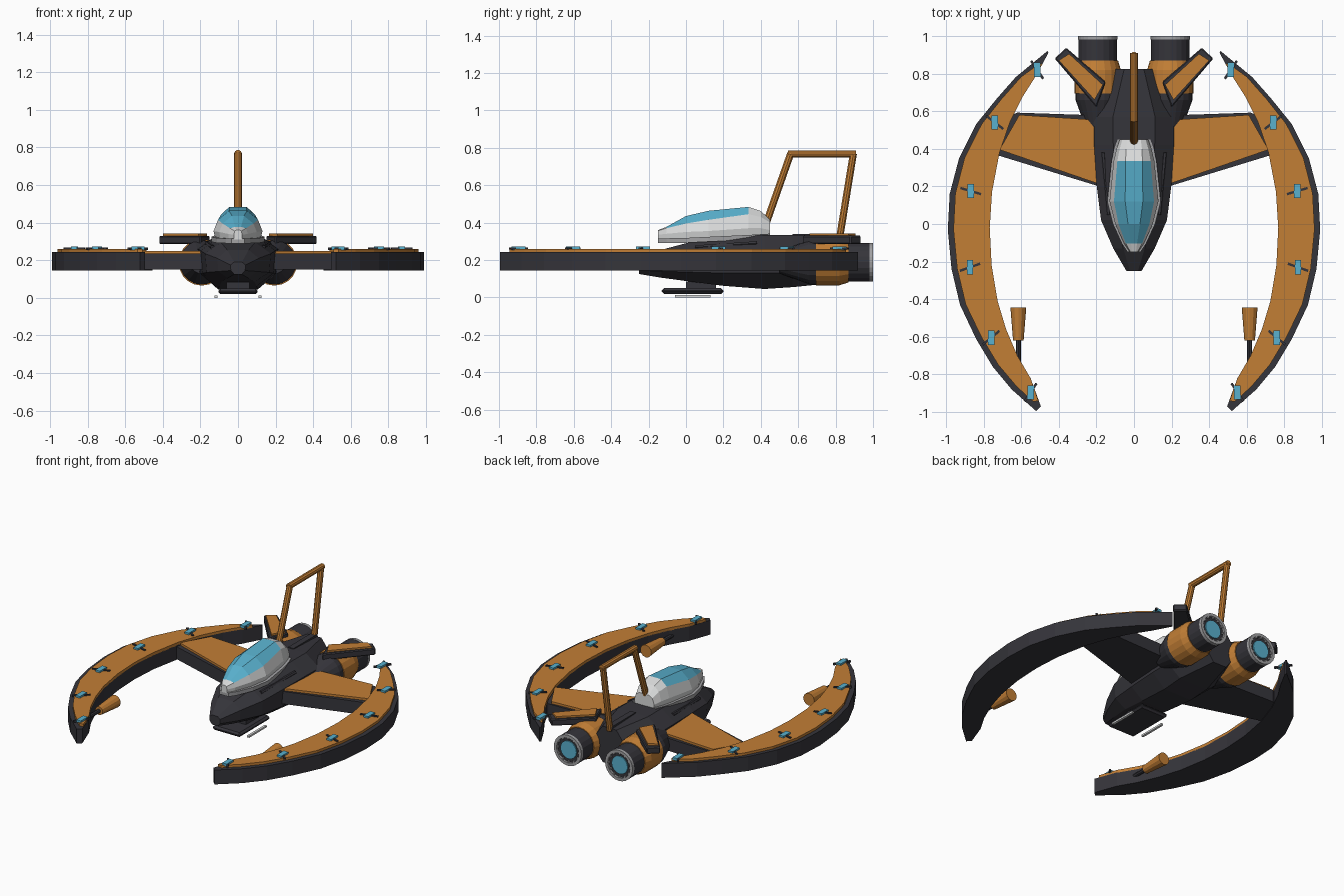
import bpy, bmesh, math
from mathutils import Vector

if "Cube" in bpy.data.objects:
    bpy.data.objects.remove(bpy.data.objects["Cube"])


def material(name, rgb):
    m = bpy.data.materials.new(name)
    m.diffuse_color = (*rgb, 1)
    m.use_nodes = True
    m.node_tree.nodes["Principled BSDF"].inputs["Base Color"].default_value = m.diffuse_color
    return m


DARK = material("charcoal", (0.036, 0.035, 0.043))
ORANGE = material("orange", (0.54, 0.21, 0.036))
CYAN = material("cyan", (0.10, 0.44, 0.62))
WHITE = material("off_white", (0.70, 0.71, 0.71))
GREY = material("grey", (0.36, 0.36, 0.37))


def finish(name, bm, mats):
    bmesh.ops.recalc_face_normals(bm, faces=bm.faces)
    me = bpy.data.meshes.new(name)
    bm.to_mesh(me)
    bm.free()
    for m in mats:
        me.materials.append(m)
    ob = bpy.data.objects.new(name, me)
    bpy.context.collection.objects.link(ob)
    return ob


def mirror(ob):
    ob.modifiers.new("mirror", 'MIRROR')
    return ob


def bevel(ob, w):
    b = ob.modifiers.new("bevel", 'BEVEL')
    b.width, b.segments = w, 1
    return ob


def loft(name, rings, mats, rule=None):
    """Skin a list of equal closed rings and cap both ends."""
    bm = bmesh.new()
    vs = [[bm.verts.new(p) for p in r] for r in rings]
    n = len(rings[0])
    for a, b in zip(vs, vs[1:]):
        for i in range(n):
            j = (i + 1) % n
            bm.faces.new((a[i], a[j], b[j], b[i]))
    bm.faces.new(vs[0])
    bm.faces.new(vs[-1])
    if rule:
        for f in bm.faces:
            f.material_index = rule(f)
    return finish(name, bm, mats)


def slab(name, pts, z0, z1, mat):
    return loft(name, [[(x, y, z) for x, y in pts] for z in (z0, z1)], [mat])


def box(name, c, size, mat, angle=0):
    ca, sa = math.cos(angle), math.sin(angle)
    pts = []
    for sx, sy in ((-1, -1), (1, -1), (1, 1), (-1, 1)):
        u, v = sx * size[0] / 2, sy * size[1] / 2
        pts.append((c[0] + u * ca - v * sa, c[1] + u * sa + v * ca))
    return slab(name, pts, c[2] - size[2] / 2, c[2] + size[2] / 2, mat)


def turned(name, x, z, profile, mat, n=20):
    """Round part along y from (y, radius) pairs."""
    rings = [[(x + r * math.cos(2 * math.pi * i / n), y, z + r * math.sin(2 * math.pi * i / n))
              for i in range(n)] for y, r in profile]
    return loft(name, rings, [mat])


def section(y, half):
    """Symmetric ring at station y from right-hand points, bottom to top."""
    return [(x, y, z) for x, z in half] + [(-x, y, z) for x, z in reversed(half)]


# Fuselage: y, half width, bottom, middle low, middle high, top
stations = [(-0.25, 0.04, 0.125, 0.145, 0.175, 0.19),
            (-0.13, 0.11, 0.105, 0.14, 0.21, 0.255),
            (0.02, 0.175, 0.085, 0.135, 0.235, 0.295),
            (0.20, 0.198, 0.062, 0.13, 0.25, 0.325),
            (0.42, 0.212, 0.045, 0.13, 0.26, 0.335),
            (0.57, 0.215, 0.055, 0.13, 0.26, 0.335),
            (0.825, 0.10, 0.08, 0.14, 0.26, 0.325)]
loft("fuselage", [section(y, [(w * 0.5, b), (w * 0.95, m), (w, h), (w * 0.52, t)])
                  for y, w, b, m, h, t in stations], [DARK])

# Canopy: white shell, glass on the upper faces between the end stations
canopy = [(-0.15, 0.022, 0.31, 0.335, 0.355, 0.36, 0.010),
          (-0.105, 0.052, 0.31, 0.34, 0.37, 0.377, 0.016),
          (0.0, 0.10, 0.312, 0.35, 0.395, 0.435, 0.032),
          (0.12, 0.13, 0.318, 0.355, 0.415, 0.463, 0.047),
          (0.335, 0.108, 0.328, 0.37, 0.445, 0.484, 0.045),
          (0.40, 0.093, 0.332, 0.37, 0.43, 0.462, 0.042),
          (0.45, 0.075, 0.335, 0.36, 0.40, 0.415, 0.036)]


def glass(f):
    c = f.calc_center_median()
    top = all(v.co.z > 0.362 for v in f.verts)
    high = min(abs(v.co.x) for v in f.verts) < 0.05
    return 1 if top and high and -0.11 < c.y < 0.34 and all(
        v.co.y < 0.34 for v in f.verts) else 0


loft("canopy", [section(y, [(w * 0.93, b), (w, m), (w * 0.82, s), (wt, t)])
                for y, w, b, m, s, t, wt in canopy], [WHITE, CYAN], glass)
loft("canopy_rim", [section(y, [(w + 0.012, b - 0.02), (w + 0.012, b + 0.006)])
                    for y, w, b, m, s, t, wt in canopy], [GREY])

# Crescent wings: matching outer and inner edges from back to front
outer = [(0.46, 0.92), (0.63, 0.78), (0.735, 0.66), (0.84, 0.53), (0.93, 0.35), (0.98, 0.16),
         (0.99, -0.03), (0.97, -0.24), (0.925, -0.43), (0.84, -0.61), (0.75, -0.76),
         (0.65, -0.88), (0.52, -0.995)]
inner = [(0.455, 0.91), (0.52, 0.79), (0.59, 0.68), (0.66, 0.54), (0.715, 0.38), (0.755, 0.17),
         (0.767, -0.02), (0.757, -0.22), (0.725, -0.41), (0.68, -0.56), (0.62, -0.70),
         (0.55, -0.82), (0.495, -0.97)]


def crescent(name, out, inn, z0, z1, mat):
    rings = [[(a[0], a[1], z0), (a[0], a[1], z1), (b[0], b[1], z1), (b[0], b[1], z0)]
             for a, b in zip(out, inn)]
    return mirror(loft(name, rings, [mat]))


crescent("crescent_wing", outer, inner, 0.145, 0.243, DARK)
trim_out = []
for a, b in zip(outer, inner):
    d = Vector(b) - Vector(a)
    trim_out.append(Vector(a) + d.normalized() * min(0.03, d.length * 0.4))
trim_out[0] = Vector((0.50, 0.855))
trim_in = [Vector(p) for p in inner]
trim_in[0] = Vector((0.487, 0.85))
trim_out[-1], trim_in[-1] = Vector((0.535, -0.945)), Vector((0.508, -0.94))
crescent("crescent_top_panel", trim_out, trim_in, 0.24, 0.26, ORANGE)

# Inner wings joining fuselage and crescents
mirror(slab("inner_wing", [(0.12, 0.575), (0.62, 0.592), (0.70, 0.56), (0.74, 0.37), (0.12, 0.18)],
            0.15, 0.235, DARK))
mirror(slab("inner_wing_panel", [(0.15, 0.55), (0.61, 0.58), (0.715, 0.395), (0.15, 0.20)],
            0.23, 0.25, ORANGE))

# Energy clips with crossbars along the crescents
for x, y in [(0.515, 0.82), (0.74, 0.54), (0.868, 0.175), (0.872, -0.23), (0.76, -0.605), (0.55, -0.895)]:
    mirror(box("clip_bar", (x, y, 0.261), (0.115, 0.013, 0.012), DARK, math.atan2(y, x) * 0.85
               + math.copysign(0.12, y)))
    mirror(box("clip", (x, y, 0.263), (0.034, 0.075, 0.018), CYAN))

# Rear winglets
mirror(bevel(slab("winglet", [(0.15, 0.755), (0.36, 0.937), (0.422, 0.88), (0.20, 0.62)],
                  0.285, 0.33, DARK), 0.006))
mirror(slab("winglet_panel", [(0.165, 0.74), (0.345, 0.905), (0.40, 0.87), (0.21, 0.66)],
            0.328, 0.342, ORANGE))

# Engines
EX, EZ = 0.193, 0.188
mirror(turned("engine_intake", EX, EZ, [(0.50, 0.06), (0.66, 0.118), (0.71, 0.118)], DARK))
mirror(turned("engine_body", EX, EZ, [(0.695, 0.123), (0.82, 0.123), (0.87, 0.108)], ORANGE))
mirror(turned("engine_nozzle", EX, EZ, [(0.86, 0.103), (0.985, 0.103)], DARK))
mirror(turned("engine_glow", EX, EZ, [(0.98, 0.06), (0.992, 0.06)], CYAN))
n = 24
ring = []
for i in range(n + 1):
    a = 2 * math.pi * i / n
    ring.append([(EX + r * math.cos(a), y, EZ + r * math.sin(a))
                 for y, r in ((0.98, 0.104), (1.0, 0.104), (1.0, 0.084), (0.98, 0.084))])
mirror(loft("nozzle_ring", ring, [GREY]))
for i in range(12):
    a = 2 * math.pi * i / 12
    c = Vector((EX + 0.08 * math.cos(a), 0.99, EZ + 0.08 * math.sin(a)))
    mirror(box("nozzle_tooth", c, (0.012, 0.014, 0.012), GREY))


# Tail frame of round tubes
def tube(name, a, b, r, mat, n=10):
    a, b = Vector(a), Vector(b)
    q = (b - a).to_track_quat('Z', 'Y')
    rings = [[p + q @ Vector((r * math.cos(2 * math.pi * i / n), r * math.sin(2 * math.pi * i / n), 0))
              for i in range(n)] for p in (a, b)]
    return loft(name, rings, [mat])


tube("frame_front_post", (0, 0.43, 0.40), (0, 0.56, 0.77), 0.02, ORANGE)
tube("frame_top_bar", (0, 0.545, 0.767), (0, 0.91, 0.767), 0.02, ORANGE)
tube("frame_rear_post", (0, 0.895, 0.77), (0, 0.82, 0.31), 0.02, ORANGE)
box("frame_foot", (0, 0.70, 0.325), (0.04, 0.26, 0.03), DARK)

# Guns under the crescent tips
mirror(turned("gun_body", 0.615, 0.20, [(-0.62, 0.028), (-0.445, 0.042)], ORANGE, 12))
mirror(turned("gun_barrel", 0.615, 0.20, [(-0.78, 0.013), (-0.60, 0.013)], DARK, 8))

# Hull side strips
mirror(tube("hull_strip", (0.135, 0.05, 0.268), (0.165, 0.38, 0.29), 0.012, DARK, 6))

# Belly skid and runners
bevel(box("belly_skid", (0, 0.035, 0.034), (0.21, 0.33, 0.03), DARK), 0.012)
box("skid_mount", (0, 0.08, 0.06), (0.12, 0.16, 0.05), DARK)
mirror(box("runner", (0.118, 0.035, 0.006), (0.016, 0.19, 0.012), WHITE))
